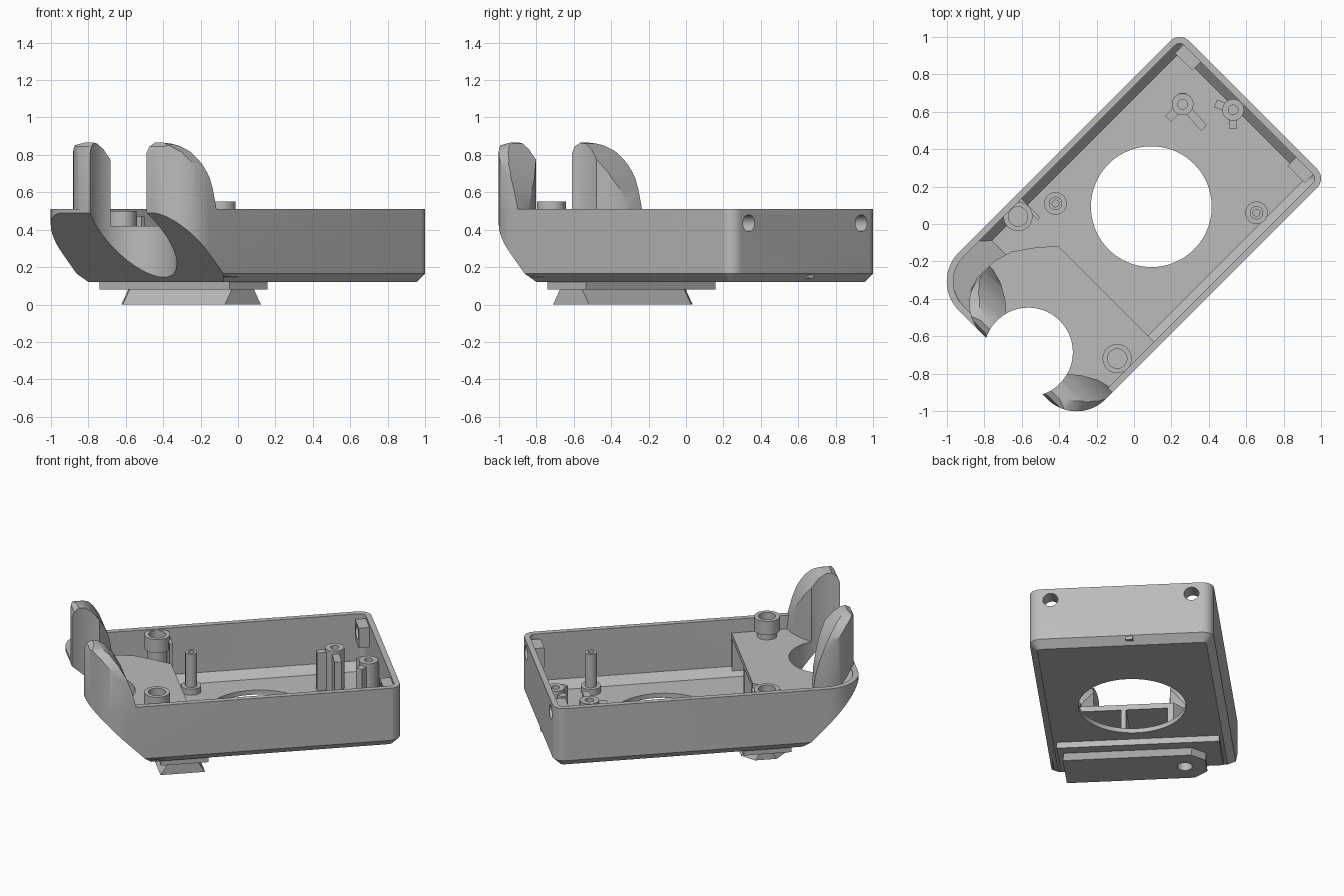
import bpy, bmesh
from math import sin, cos, pi, radians
from mathutils import Vector, Matrix

if "Cube" in bpy.data.objects:
    bpy.data.objects.remove(bpy.data.objects["Cube"])

grey = bpy.data.materials.new("plain grey")
grey.use_nodes = True
COLOUR = (0.5, 0.5, 0.5, 1)
grey.diffuse_color = COLOUR
grey.node_tree.nodes["Principled BSDF"].inputs["Base Color"].default_value = COLOUR

# Parts are built along the case (x = length, y = width), then turned at the end
parts = []


def finish(name, bm):
    bmesh.ops.recalc_face_normals(bm, faces=bm.faces)
    mesh = bpy.data.meshes.new(name)
    bm.to_mesh(mesh)
    bm.free()
    ob = bpy.data.objects.new(name, mesh)
    bpy.context.collection.objects.link(ob)
    mesh.materials.append(grey)
    parts.append(ob)
    return ob


def loft(name, rings, slope=None):
    """Skin equal rings of points; optionally trim along the sloping nose."""
    bm = bmesh.new()
    loops = [[bm.verts.new(p) for p in ring] for ring in rings]
    n = len(loops[0])
    for a, b in zip(loops, loops[1:]):
        for i in range(n):
            j = (i + 1) % n
            bm.faces.new((a[i], a[j], b[j], b[i]))
    bm.faces.new(loops[0][::-1])
    bm.faces.new(loops[-1])
    if slope is not None:
        bmesh.ops.bisect_plane(bm, geom=bm.verts[:] + bm.edges[:] + bm.faces[:],
                               plane_co=(-0.62 + slope, 0, 0.12),
                               plane_no=(-1, 0, -1), clear_outer=True)
        bmesh.ops.holes_fill(bm, edges=[e for e in bm.edges if e.is_boundary])
    return finish(name, bm)


def prism(name, pts, z0, z1, slope=None):
    return loft(name, [[(x, y, z) for x, y in pts] for z in (z0, z1)], slope)


def box(name, x0, x1, y0, y1, z0, z1):
    return prism(name, [(x0, y0), (x1, y0), (x1, y1), (x0, y1)], z0, z1)


def arc(x, y, r, a0, a1, n=12):
    return [(x + r * cos(radians(a0 + (a1 - a0) * i / n)),
             y + r * sin(radians(a0 + (a1 - a0) * i / n))) for i in range(n + 1)]


def disc(name, x, y, r, z0, z1, n=40):
    return prism(name, arc(x, y, r, 0, 360 - 360 / n, n - 1), z0, z1)


def combine(ob, other, op="DIFFERENCE"):
    """Apply a boolean and throw the helper away."""
    mod = ob.modifiers.new("cut", "BOOLEAN")
    mod.operation, mod.solver, mod.object = op, "EXACT", other
    bpy.context.view_layer.update()
    new = bpy.data.meshes.new_from_object(
        ob.evaluated_get(bpy.context.evaluated_depsgraph_get()))
    ob.modifiers.clear()
    ob.data = new
    parts.remove(other)
    bpy.data.objects.remove(other)


def tube(name, x, y, r, hole, z0, z1, depth):
    ob = disc(name, x, y, r, z0, z1, 28)
    combine(ob, disc("bore", x, y, hole, z1 - depth, z1 + 0.1, 28))
    return ob


def local(x, y):
    return (x + y) / 2 ** 0.5, (y - x) / 2 ** 0.5


def outline(inset, z):
    """Case plan: small rear corners, large front corners."""
    rear, nose = 0.07, 0.22
    pts = []
    for x, y, r, a in ((0.9, 0.555, rear, 0), (-0.99, 0.555, nose, 90),
                       (-0.99, -0.555, nose, 180), (0.9, -0.555, rear, 270)):
        sx, sy = (1 if x > 0 else -1), (1 if y > 0 else -1)
        rr = max(r - inset, 0.006)
        pts += arc(x - sx * (inset + rr), y - sy * (inset + rr), rr, a, a + 90)
    return [(px, py, z) for px, py in pts]


NX, NY, NR = -0.884, -0.085, 0.238      # round mouth at the nose


def cut_mouth(ob):
    combine(ob, disc("mouth", NX, NY, NR, -0.1, 1.2, 72))


# Open case
case = loft("case_shell", [outline(0.045, 0.12), outline(0, 0.165), outline(0, 0.51)], 0)
combine(case, loft("cavity", [outline(0.08, 0.15), outline(0.035, 0.2),
                              outline(0.035, 0.7)], 0.05))
combine(case, disc("floor_opening", 0.131, 0, 0.323, 0, 0.3, 80))
cut_mouth(case)

# Rear wall fixing holes with half collars inside
for side in (-1, 1):
    y = side * 0.425
    block = box("rear_screw_block", 0.8, 0.87, y - 0.065, y + 0.065, 0.36, 0.49)
    for target in (case, block):
        bore = disc("bore", 0, 0, 0.045, -0.2, 0.2, 28)
        bore.data.transform(Matrix.Translation((0.86, y, 0.435)) @ Matrix.Rotation(pi / 2, 4, "Y"))
        combine(target, bore)

# Raised front deck with hollow cells beneath
deck = prism("front_deck",
             [(-0.37, -0.53), (-0.37, 0.205), (-0.47, 0.29), (-0.57, 0.36), (-0.672, 0.389),
              (-0.8, 0.39), (-0.884, 0.36), (-0.95, 0.28), (-0.985, 0.2)]
             + arc(-0.77, -0.335, 0.215, 180, 270, 8), 0.147, 0.42, 0.004)
combine(deck, box("cell", -0.6, -0.3, -0.08, 0.17, 0.1, 0.385))
combine(deck, box("cell", -0.6, -0.3, -0.5, -0.11, 0.1, 0.385))
cut_mouth(deck)

# Two upright prongs either side of the mouth
for side, name in ((1, "left_prong"), (-1, "right_prong")):
    plan = [(-0.99, 0.2), (-0.82, 0.2), (-0.82, 0.23), (-0.77, 0.29), (-0.725, 0.37),
            (-0.7, 0.47)] + arc(-0.77, 0.25, 0.22, 90, 180)
    prong = prism(name, [(x, NY + side * y) for x, y in plan], 0.4, 1.0, 0)
    ridge = [(-1.05, 0.3), (-1.05, 0.79), (-0.99, 0.81), (-0.975, 0.845), (-0.945, 0.865),
             (-0.91, 0.86), (-0.865, 0.83), (-0.82, 0.775), (-0.78, 0.705), (-0.745, 0.615),
             (-0.72, 0.52), (-0.69, 0.3)]
    combine(prong, loft("ridge", [[(x, y, z) for x, z in ridge] for y in (-1, 1)]), "INTERSECT")
    crown = [(0.1, 0.3), (0.1, 0.865), (0.3, 0.865), (0.36, 0.85), (0.41, 0.815),
             (0.45, 0.75), (0.48, 0.64), (0.5, 0.3)]
    combine(prong, loft("crown", [[(x, NY + side * y, z) for y, z in crown] for x in (-1.2, 0)]),
            "INTERSECT")
    cut_mouth(prong)

# Lid screw bosses at the front
for x, y, z0, z1, name in ((-0.62, 0.04, 0.15, 0.5, "left_lid_boss"),
                           (-0.09, -0.72, 0.4, 0.55, "right_lid_boss")):
    u, v = local(x, y)
    tube(name, u, v, 0.078, 0.052, z1 - 0.09, z1, 0.05)
    disc(name + "_stem", u, v, 0.06, z0, z1 - 0.08)
u, v = local(-0.55, 0.07)
box("boss_rib", u - 0.01, u + 0.01, v - 0.06, 0.53, 0.15, 0.47)

# Locating pins on the floor
for x, y in ((-0.42, 0.11), (0.655, 0.06)):
    u, v = local(x, y)
    disc("pin_base", u, v, 0.06, 0.14, 0.19)
    tube("pin", u, v, 0.036, 0.018, 0.18, 0.41, 0.06)

# Ribbed posts: rib angles and lengths
for x, y, ribs in ((0.26, 0.64, ((-48, 0.17), (-135, 0.11), (90, 0.06))),
                   (0.53, 0.61, ((160, 0.1), (-90, 0.1), (40, 0.09)))):
    u, v = local(x, y)
    tube("ribbed_post", u, v, 0.058, 0.026, 0.14, 0.42, 0.12)
    for angle, length in ribs:
        rib = box("post_rib", 0.045, length, -0.022, 0.022, 0.14, 0.4)
        rib.data.transform(Matrix.Translation((u, v, 0)) @
                           Matrix.Rotation(radians(angle - 45), 4, "Z"))

# Mounting rail under the case
box("rail_plate", -0.556, -0.266, -0.49, 0.49, 0.08, 0.125)


def rail_ring(flare, z):
    x0, x1 = -0.497 - flare, -0.335 + flare
    return [(x0, -0.453, z), (x1, -0.453, z), (x1, 0.32, z),
            (x1 - 0.07, 0.4, z), (x0 + 0.07, 0.4, z), (x0, 0.32, z)]


rail = loft("dovetail_rail", [rail_ring(0.055, 0), rail_ring(0, 0.085)])
combine(rail, disc("latch_hole", -0.416, 0.27, 0.045, -0.1, 0.06, 28))

# Turn everything into place and smooth the curved surfaces
for ob in parts:
    ob.data.transform(Matrix.Rotation(pi / 4, 4, "Z"))
    ob.data.polygons.foreach_set("use_smooth", [True] * len(ob.data.polygons))
    ob.data.set_sharp_from_angle(angle=radians(32))
